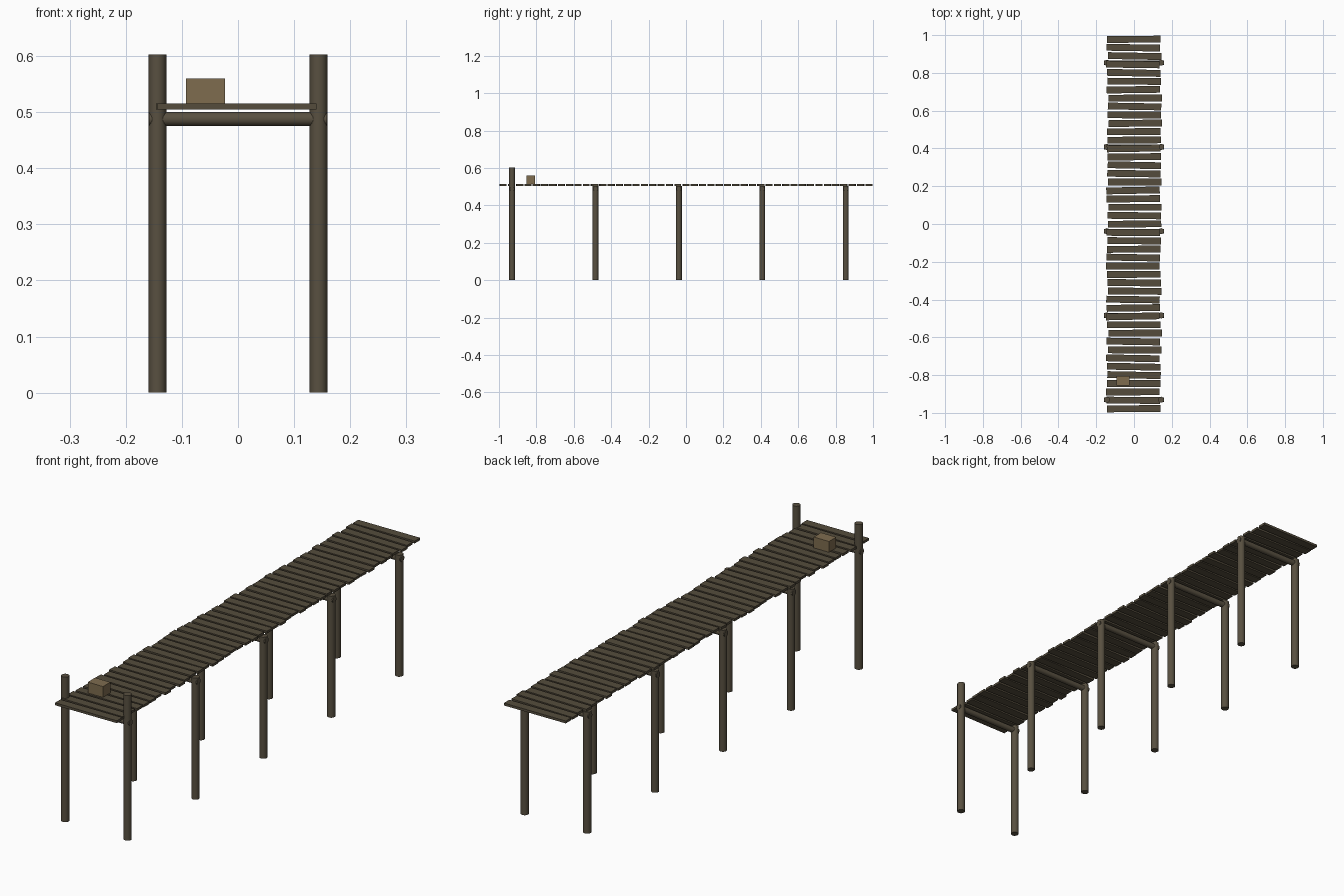
import bpy
import math
import random

random.seed(7)
cube = bpy.data.objects.get("Cube")
if cube:
    bpy.data.objects.remove(cube, do_unlink=True)


def make_material(name, rgb):
    mat = bpy.data.materials.new(name)
    mat.use_nodes = True
    mat.diffuse_color = (*rgb, 1)
    mat.node_tree.nodes["Principled BSDF"].inputs["Base Color"].default_value = (*rgb, 1)
    return mat


post_wood = make_material("post wood", (0.098, 0.08, 0.052))
plank_wood = make_material("plank wood", (0.09, 0.073, 0.046))
crate_wood = make_material("crate wood", (0.21, 0.15, 0.078))


def box(name, size, loc, mat, turn=0.0):
    bpy.ops.mesh.primitive_cube_add(size=1, location=loc, rotation=(0, 0, turn))
    obj = bpy.context.object
    obj.name = name
    obj.scale = size
    obj.data.materials.append(mat)


def log(name, radius, length, loc, mat, rot=(0, 0, 0)):
    bpy.ops.mesh.primitive_cylinder_add(vertices=16, radius=radius, depth=length,
                                        location=loc, rotation=rot)
    obj = bpy.context.object
    obj.name = name
    obj.data.materials.append(mat)
    bpy.ops.object.shade_smooth_by_angle(angle=math.radians(40))


# Deck planks, laid slightly unevenly
PLANKS = 45
pitch = 2 / PLANKS
for i in range(PLANKS):
    y = -1 + pitch * (i + 0.5)
    inner = 0 < i < PLANKS - 1
    turn = random.uniform(-0.022, 0.022) if inner else 0.008
    shift = random.uniform(-0.007, 0.007) if inner else -0.002
    box("plank", (0.283, 0.036, 0.01), (shift, y, 0.51), plank_wood, turn)

# Post pairs with a round cross beam; the front pair rises above the deck
for row in range(5):
    y = -0.93 + row * 0.446
    top = 0.603 if row == 0 else 0.505
    for side, label in ((-1, "right"), (1, "left")):
        log(label + "_post", 0.0157, top, (side * 0.1435, y, top / 2), post_wood)
    log("cross_beam", 0.0125, 0.317, (0, y, 0.4875), post_wood, (0, math.pi / 2, 0))

# Crate standing on the deck
box("crate", (0.07, 0.048, 0.045), (-0.058, -0.83, 0.5375), crate_wood)
